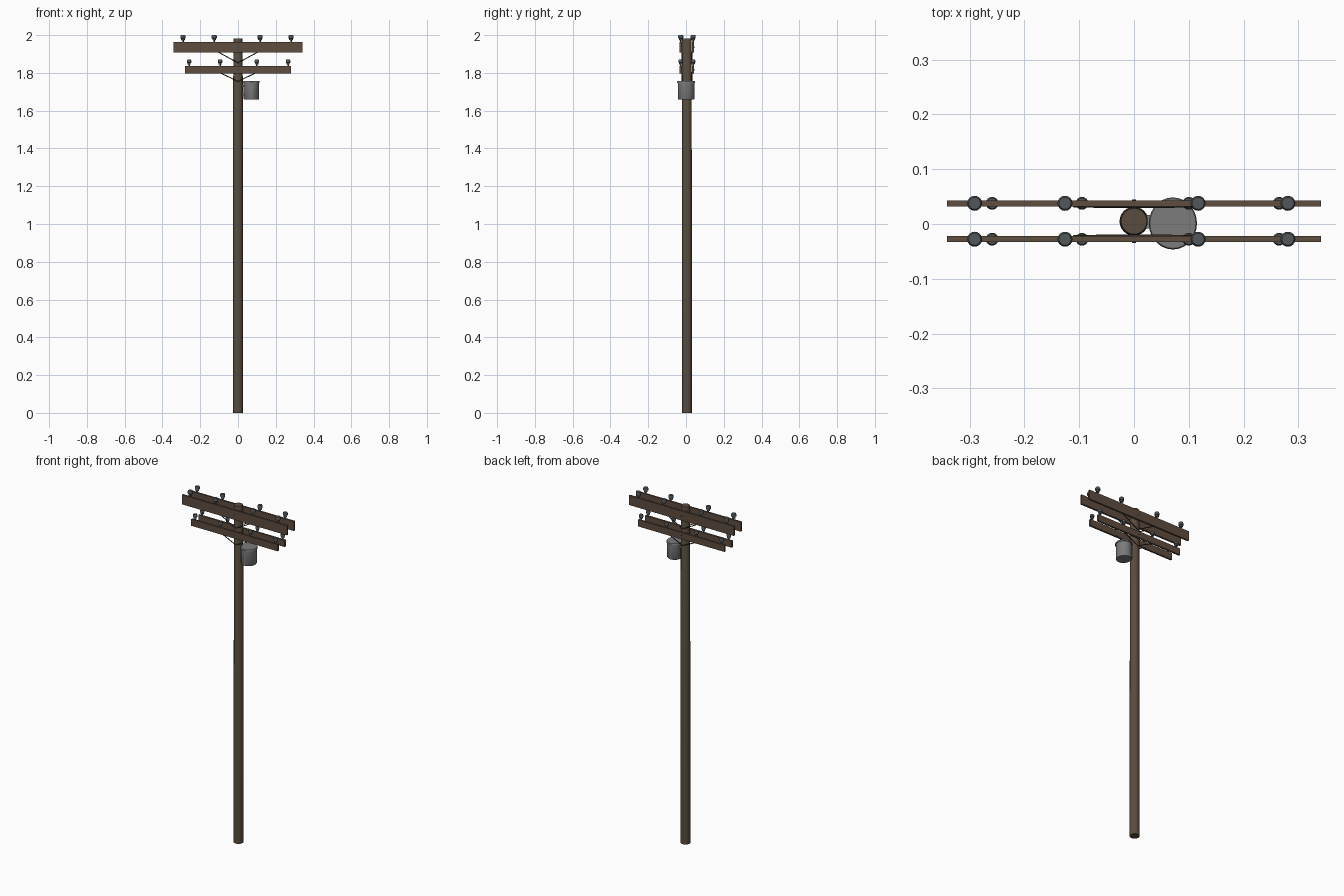
import bpy, bmesh, math
from mathutils import Vector

if "Cube" in bpy.data.objects:
    bpy.data.objects.remove(bpy.data.objects["Cube"])


def material(name, rgb):
    m = bpy.data.materials.new(name)
    m.diffuse_color = (*rgb, 1)
    m.use_nodes = True
    m.node_tree.nodes["Principled BSDF"].inputs["Base Color"].default_value = m.diffuse_color
    return m


POLE = material("pole brown", (0.098, 0.072, 0.047))
ARM = material("arm brown", (0.112, 0.074, 0.050))
STEEL = material("transformer grey", (0.20, 0.20, 0.20))
GLAZE = material("insulator grey", (0.085, 0.095, 0.10))
IRON = material("dark iron", (0.045, 0.042, 0.04))

CY = 0.005  # pole axis in y


def finish(name, bm, mat, smooth=True):
    bmesh.ops.recalc_face_normals(bm, faces=bm.faces)
    me = bpy.data.meshes.new(name)
    bm.to_mesh(me)
    bm.free()
    me.materials.append(mat)
    ob = bpy.data.objects.new(name, me)
    bpy.context.collection.objects.link(ob)
    if smooth:
        bpy.ops.object.select_all(action='DESELECT')
        ob.select_set(True)
        bpy.context.view_layer.objects.active = ob
        bpy.ops.object.shade_smooth_by_angle(angle=math.radians(35))
    return ob


def lathe(name, profile, loc, mat, sides=20, sy=1.0):
    """Closed solid turned about z from (radius, height) points."""
    bm = bmesh.new()
    rings = []
    for r, z in profile:
        rings.append([bm.verts.new((loc[0] + r * math.cos(2 * math.pi * i / sides),
                                    loc[1] + sy * r * math.sin(2 * math.pi * i / sides),
                                    loc[2] + z)) for i in range(sides)])
    for a, b in zip(rings, rings[1:]):
        for i in range(sides):
            j = (i + 1) % sides
            bm.faces.new((a[i], a[j], b[j], b[i]))
    bm.faces.new(rings[0])
    bm.faces.new(rings[-1])
    return finish(name, bm, mat)


def box(name, x, y, z, mat):
    bm = bmesh.new()
    bmesh.ops.create_cube(bm, size=1)
    for v in bm.verts:
        v.co = Vector([(lo + hi) / 2 + c * (hi - lo) for c, (lo, hi) in zip(v.co, (x, y, z))])
    return finish(name, bm, mat, smooth=False)


def rod(name, a, b, r, mat):
    a, b = Vector(a), Vector(b)
    bm = bmesh.new()
    bmesh.ops.create_cone(bm, cap_ends=True, segments=8, radius1=r, radius2=r, depth=(b - a).length)
    rot = (b - a).to_track_quat('Z', 'Y')
    for v in bm.verts:
        v.co = rot @ v.co + (a + b) / 2
    return finish(name, bm, mat)


# Pole
lathe("pole", [(0.0265, 0), (0.025, 1.977), (0.0235, 1.982)], (0, CY, 0), POLE, 24)

# Two tiers of paired crossarms with insulators and braces
tiers = [
    ("upper", 0.341, 1.907, 1.963, 0.037, 0.0137, (-0.291, -0.126, 0.117, 0.281), 0.11, 1.853),
    ("lower", 0.281, 1.797, 1.836, 0.034, 0.0117, (-0.259, -0.095, 0.100, 0.265), 0.10, 1.755),
]
for tier, half, z0, z1, h, r, xs, bx, bz in tiers:
    for side, s in (("front", -1), ("back", 1)):
        y = CY + s * 0.0328
        box(f"{tier}_{side}_crossarm", (-half, half), (y - 0.0055, y + 0.0055), (z0, z1), ARM)
        for x in xs:
            lathe(f"{tier}_{side}_insulator",
                  [(0.004, -0.002), (0.004, 0.25 * h), (0.72 * r, 0.28 * h), (0.75 * r, 0.5 * h),
                   (r, 0.56 * h), (r, 0.85 * h), (0.8 * r, h)], (x, y, z1), GLAZE, 16)
        for m in (-1, 1):
            rod(f"{tier}_{side}_brace", (m * bx, CY + s * 0.0275, z0 + 0.006),
                (0, CY + s * 0.0265, bz), 0.0025, IRON)
        # through bolt head on the arm
        rod(f"{tier}_{side}_bolt", (0, y, (z0 + z1) / 2), (0, y + s * 0.007, (z0 + z1) / 2), 0.004, IRON)

# Transformer drum, lid and mounting brackets
TX = 0.071
lathe("transformer_drum", [(0.039, 1.659), (0.041, 1.662), (0.041, 1.75)], (TX, 0.001, 0), STEEL, 28, 1.06)
lathe("transformer_lid", [(0.044, 1.746), (0.044, 1.753), (0.042, 1.756)], (TX, 0.001, 0), STEEL, 28, 1.08)
for z in (1.685, 1.73):
    box("transformer_bracket", (0.018, 0.036), (-0.008, 0.016), (z - 0.005, z + 0.005), STEEL)
